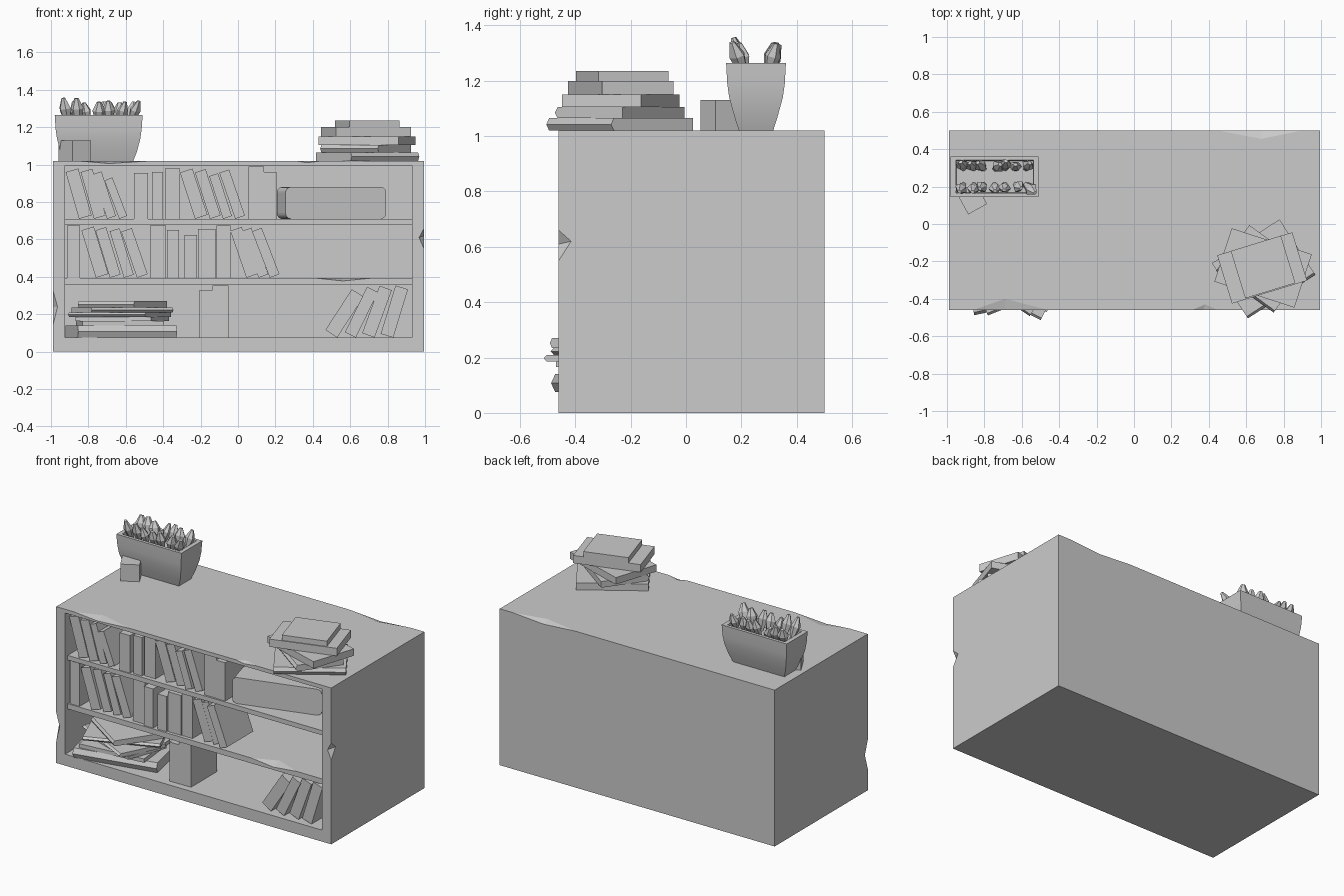
import bpy, bmesh, random
from math import radians, sin, cos, pi
from mathutils import Vector, Matrix

if "Cube" in bpy.data.objects:
    bpy.data.objects.remove(bpy.data.objects["Cube"])
random.seed(4)


def finish(name, bm):
    bmesh.ops.recalc_face_normals(bm, faces=bm.faces)
    me = bpy.data.meshes.new(name)
    bm.to_mesh(me)
    bm.free()
    ob = bpy.data.objects.new(name, me)
    bpy.context.collection.objects.link(ob)
    return ob


def box(name, lo, hi):
    bm = bmesh.new()
    lo, hi = Vector(lo), Vector(hi)
    bmesh.ops.create_cube(bm, size=1, matrix=Matrix.Translation((lo + hi) / 2)
                          @ Matrix.Diagonal((*(hi - lo), 1)))
    return finish(name, bm)


def hull(name, pts):
    bm = bmesh.new()
    for p in pts:
        bm.verts.new(p)
    bmesh.ops.convex_hull(bm, input=bm.verts)
    return finish(name, bm)


def cut(ob, cutter):
    m = ob.modifiers.new("cut", 'BOOLEAN')
    m.operation, m.solver, m.object = 'DIFFERENCE', 'EXACT', cutter
    bpy.context.view_layer.objects.active = ob
    bpy.ops.object.modifier_apply(modifier=m.name)
    bpy.data.objects.remove(cutter)


def chip(ob, a, b, c, d, out):
    """Break a splinter off edge a-b, reaching c and d on the two faces."""
    a, b, c, d = (Vector(p) for p in (a, b, c, d))
    cut(ob, hull("chip_cutter", [a, b, c, d, (a + b) / 2 + Vector(out)]))


def loft(bm, rings, cap_start=True, cap_end=True):
    vs = [[bm.verts.new(p) for p in r] for r in rings]
    n = len(vs[0])
    for r0, r1 in zip(vs, vs[1:]):
        for i in range(n):
            bm.faces.new((r0[i], r0[(i + 1) % n], r1[(i + 1) % n], r1[i]))
    if cap_start:
        bm.faces.new(vs[0][::-1])
    if cap_end:
        bm.faces.new(vs[-1])


# Cabinet body with the open front and chipped edges
body = box("cabinet_body", (-.99, -.46, 0), (.995, .5, 1.02))
cut(body, box("cavity_cutter", (-.925, -.6, .075), (.93, .45, .995)))
chip(body, (.995, -.46, .55), (.995, -.46, .66), (.968, -.46, .61), (.995, -.415, .62), (.05, -.05, 0))
chip(body, (-.99, -.46, .14), (-.99, -.46, .33), (-.965, -.46, .24), (-.99, -.43, .24), (-.05, -.05, 0))
chip(body, (-.86, -.46, 1.02), (-.46, -.46, 1.02), (-.69, -.40, 1.02), (-.69, -.46, 1.006), (0, -.05, .05))
chip(body, (.31, -.46, 1.02), (.45, -.46, 1.02), (.38, -.43, 1.02), (.37, -.46, 1.01), (0, -.05, .05))
chip(body, (.45, .5, 1.02), (.9, .5, 1.02), (.68, .455, 1.02), (.68, .5, 1.004), (0, .05, .05))

# Shelves
box("upper_shelf", (-.93, -.435, .68), (.935, .46, .71))
lower = box("lower_shelf", (-.93, -.435, .36), (.935, .46, .395))
chip(lower, (.4, -.435, .395), (.73, -.435, .395), (.56, -.37, .395), (.56, -.435, .378), (0, -.05, .05))


# Standing books: rectangle pivoting on its lowest corner, extruded in depth
def book(x, z, w, h, lean=0):
    t = radians(lean)
    s = -1 if lean < 0 else 1          # positive leans left, negative leans right
    y0 = -.43 + random.uniform(0, .025)
    bm = bmesh.new()
    pts = [(0, 0), (s * w, 0), (s * w, h), (0, h)]
    prof = [(x + px * cos(t) - pz * sin(t), z + px * sin(t) + pz * cos(t)) for px, pz in pts]
    loft(bm, [[(px, y, pz) for px, pz in prof] for y in (y0, y0 + .27)])
    finish("book", bm)


TOP, MID, LOW = .71, .395, .075
books = {
    TOP: [(-.85, .07, .26, 16), (-.77, .065, .26, 16), (-.70, .05, .25, 18), (-.635, .045, .22, 21),
          (-.555, .075, .245, 0), (-.46, .06, .25, 0), (-.39, .08, .27, 0),
          (-.23, .07, .26, 18), (-.15, .06, .26, 18), (-.08, .05, .24, 18), (-.015, .055, .26, 19),
          (.055, .085, .28, 0), (.14, .065, .25, 0)],
    MID: [(-.915, .07, .28, 0), (-.76, .07, .265, 17), (-.685, .06, .265, 17), (-.61, .055, .26, 17),
          (-.54, .06, .26, 19), (-.47, .085, .28, 0), (-.38, .065, .255, 0), (-.285, .065, .23, 0),
          (-.215, .095, .26, 0), (-.115, .075, .28, 0),
          (.045, .065, .265, 19), (.11, .055, .265, 20), (.17, .055, .265, 21)],
    LOW: [(-.205, .07, .255, 0), (-.135, .085, .28, 0), (.53, .075, .26, -33), (.63, .065, .27, -26),
          (.73, .07, .27, -20), (.83, .07, .27, -17)],
}
for z, row in books.items():
    for x, w, h, lean in row:
        book(x, z, w, h, lean)


# Lying books, with an optional pointed spine along the front edge
def slab(cx, cy, z0, z1, w, d, rot, spine=0.0):
    bm = bmesh.new()
    zm = (z0 + z1) / 2
    prof = [(d / 2, z0), (d / 2, z1), (-d / 2, z1), (-d / 2 - spine, zm), (-d / 2, z0)]
    loft(bm, [[(x, y, z) for y, z in prof] for x in (-w / 2, w / 2)])
    bmesh.ops.transform(bm, verts=bm.verts, matrix=Matrix.Translation((cx, cy, 0))
                        @ Matrix.Rotation(radians(rot), 4, 'Z'))
    return finish("stacked_book", bm)


# Stack on the bottom shelf
slab(-.625, -.265, .075, .14, .54, .31, 12, .015)
slab(-.63, -.27, .14, .165, .44, .32, 6)
slab(-.62, -.265, .165, .185, .43, .28, -20)
slab(-.63, -.265, .185, .21, .46, .30, -27, .012)
slab(-.62, -.26, .21, .235, .47, .28, 22, .012)
slab(-.615, -.255, .235, .27, .36, .31, -34, .01)

# Stack on the cabinet top
slab(.69, -.235, 1.02, 1.065, .43, .34, 33, .012)
slab(.685, -.235, 1.065, 1.105, .38, .29, -36, .012)
slab(.69, -.235, 1.105, 1.15, .45, .30, -18)
slab(.685, -.235, 1.15, 1.20, .42, .27, 17)
slab(.69, -.23, 1.20, 1.235, .28, .265, 17)

# Rounded case on the upper shelf
bm = bmesh.new()
prof = []
for sx, sz, a0 in ((1, 1, 0), (-1, 1, 90), (-1, -1, 180), (1, -1, 270)):
    for k in range(5):
        a = radians(a0 + k * 22.5)
        prof.append((sx * .25 + .03 * cos(a), sz * .055 + .03 * sin(a)))
loft(bm, [[(x, y, z + .795) for x, z in prof] for y in (-.085, .085)])
bmesh.ops.transform(bm, verts=bm.verts, matrix=Matrix.Translation((.5, -.263, 0))
                    @ Matrix.Rotation(radians(16), 4, 'Z'))
finish("rounded_case", bm)

# Small block beside the planter
block = slab(-.872, .145, 1.02, 1.13, .115, .15, 29)
block.name = "small_block"

# Planter: tapered rectangular pot with a hollow top
PX, PY = -.745, .253
bm = bmesh.new()
sections = [(.185, .062, 1.02), (.205, .078, 1.07), (.223, .097, 1.14), (.23, .104, 1.19),
            (.235, .108, 1.265), (.207, .088, 1.265), (.204, .085, 1.22)]
loft(bm, [[(PX + sx * a, PY + sy * b, z) for sx, sy in ((-1, -1), (1, -1), (1, 1), (-1, 1))]
          for a, b, z in sections])
pot = finish("planter", bm)
bpy.context.view_layer.objects.active = pot
pot.select_set(True)
bpy.ops.object.shade_smooth_by_angle(angle=radians(35))

# Chunky faceted leaves fanning out of the planter
for i in range(7):
    for j in (-1, 1):
        bm = bmesh.new()
        u = (i - 3) / 3
        length = random.uniform(.115, .15)
        loft(bm, [[(r * cos(k * 2 * pi / 6), r * .75 * sin(k * 2 * pi / 6), z * length) for k in range(6)]
                  for r, z in ((.014, 0), (.035, .62), (.012, 1))])
        base = Vector((PX + u * .165, PY + j * .04, 1.215))
        aim = Vector((u * .35 + random.uniform(-.25, .25), j * .3 + random.uniform(-.15, .15), 1))
        bmesh.ops.transform(bm, verts=bm.verts, matrix=Matrix.Translation(base)
                            @ aim.to_track_quat('Z', 'Y').to_matrix().to_4x4())
        for v in bm.verts:
            v.co.x = max(v.co.x, -1.0)
        finish("leaf", bm)
